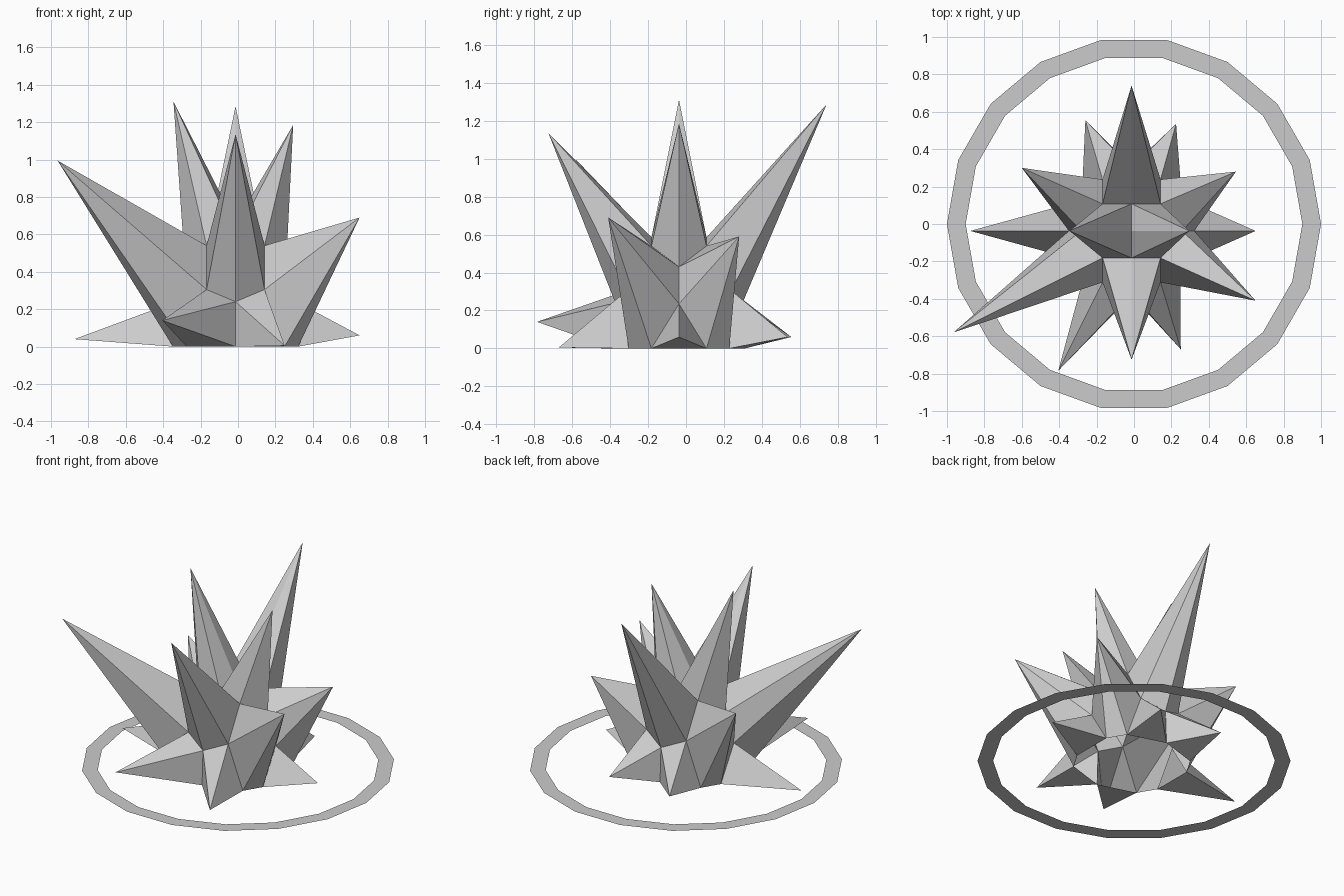
import bpy, bmesh, math
from mathutils import Vector

cube = bpy.data.objects.get("Cube")
if cube:
    bpy.data.objects.remove(cube)

grey = bpy.data.materials.new("plain_grey")
grey.use_nodes = True
colour = (0.6, 0.6, 0.6, 1)
grey.diffuse_color = colour
grey.node_tree.nodes["Principled BSDF"].inputs["Base Color"].default_value = colour

CENTRE = Vector((-0.013, -0.037, 0))


def finish(bm, name):
    mesh = bpy.data.meshes.new(name)
    bm.to_mesh(mesh)
    bm.free()
    mesh.materials.append(grey)
    obj = bpy.data.objects.new(name, mesh)
    bpy.context.collection.objects.link(obj)
    return obj


# Core corner points for one quarter; the others follow by mirroring
CORE = {
    "peak": (0, 0, 0.66), "crest": (0, 0.145, 0.585), "shoulder": (0.155, 0.145, 0.54),
    "side_high": (0.27, 0, 0.43), "side_mid": (0.335, 0, 0.235),
    "front_high": (0.155, 0.275, 0.305), "front_mid": (0, 0.335, 0.24),
    "front_foot": (0, 0.345, 0), "side_foot": (0.335, 0.145, 0), "corner_foot": (0.262, 0.265, 0),
}


def corner(name, sx, sy):
    x, y, z = CORE[name]
    return CENTRE + Vector((x * sx, y * sy, z))


# Each base outline lists (corner, x flip, y flip) relative to its quarter
TOP = [("peak", 1, 1), ("crest", 1, 1), ("shoulder", 1, 1), ("side_high", 1, 1),
       ("shoulder", 1, -1), ("crest", 1, -1)]
TALL = [("crest", 1, 1), ("shoulder", -1, 1), ("front_high", -1, 1), ("front_mid", 1, 1),
        ("front_high", 1, 1), ("shoulder", 1, 1)]
DIAGONAL = [(n, 1, 1) for n in ("shoulder", "front_high", "corner_foot", "side_foot",
                                "side_mid", "side_high")]
LOW_SIDE = [("side_mid", 1, 1), ("side_foot", 1, 1), ("side_foot", 1, -1)]
LOW_DIAGONAL = [(n, 1, 1) for n in ("front_high", "front_mid", "front_foot", "corner_foot")]

# name, outline, x sign, y sign, tip
SPIKES = [
    ("top_spike_left", TOP, 1, 1, (0.295, -0.037, 1.185)),
    ("top_spike_right", TOP, -1, 1, (-0.345, -0.037, 1.31)),
    ("tall_spike_back", TALL, 1, 1, (-0.013, 0.74, 1.285)),
    ("tall_spike_front", TALL, 1, -1, (-0.013, -0.725, 1.135)),
    ("diagonal_spike_front_left", DIAGONAL, 1, -1, (0.65, -0.41, 0.69)),
    ("diagonal_spike_front_right", DIAGONAL, -1, -1, (-0.965, -0.58, 0.995)),
    ("diagonal_spike_back_left", DIAGONAL, 1, 1, (0.545, 0.28, 0.59)),
    ("diagonal_spike_back_right", DIAGONAL, -1, 1, (-0.6, 0.3, 0.64)),
    ("low_spike_left", LOW_SIDE, 1, 1, (0.65, -0.037, 0.06)),
    ("low_spike_right", LOW_SIDE, -1, 1, (-0.875, -0.037, 0.04)),
    ("low_spike_front_left", LOW_DIAGONAL, 1, -1, (0.25, -0.67, 0.005)),
    ("low_spike_front_right", LOW_DIAGONAL, -1, -1, (-0.405, -0.785, 0.14)),
    ("low_spike_back_left", LOW_DIAGONAL, 1, 1, (0.225, 0.535, 0.06)),
    ("low_spike_back_right", LOW_DIAGONAL, -1, 1, (-0.26, 0.555, 0.06)),
]

# Spikes: a fan of flat triangles from each outline to its tip
for name, outline, sx, sy, tip in SPIKES:
    bm = bmesh.new()
    base = [bm.verts.new(corner(n, sx * fx, sy * fy)) for n, fx, fy in outline]
    apex = bm.verts.new(tip)
    for a, b in zip(base, base[1:] + base[:1]):
        bm.faces.new((a, b, apex))
    middle = sum((v.co for v in base), Vector()) / len(base)
    bm.normal_update()
    axis_point = middle.lerp(apex.co, 0.3)
    flipped = [f for f in bm.faces if f.normal.dot(f.calc_center_median() - axis_point) < 0]
    bmesh.ops.reverse_faces(bm, faces=flipped)
    finish(bm, name)

# Flat ground ring with eighteen sides
bm = bmesh.new()
SIDES = 18
loops = [[bm.verts.new((r * math.cos(math.tau * i / SIDES), r * math.sin(math.tau * i / SIDES), 0))
          for i in range(SIDES)] for r in (1.0, 0.9)]
outer, inner = loops
for i in range(SIDES):
    j = (i + 1) % SIDES
    bm.faces.new((outer[i], outer[j], inner[j], inner[i]))
finish(bm, "ground_ring")
